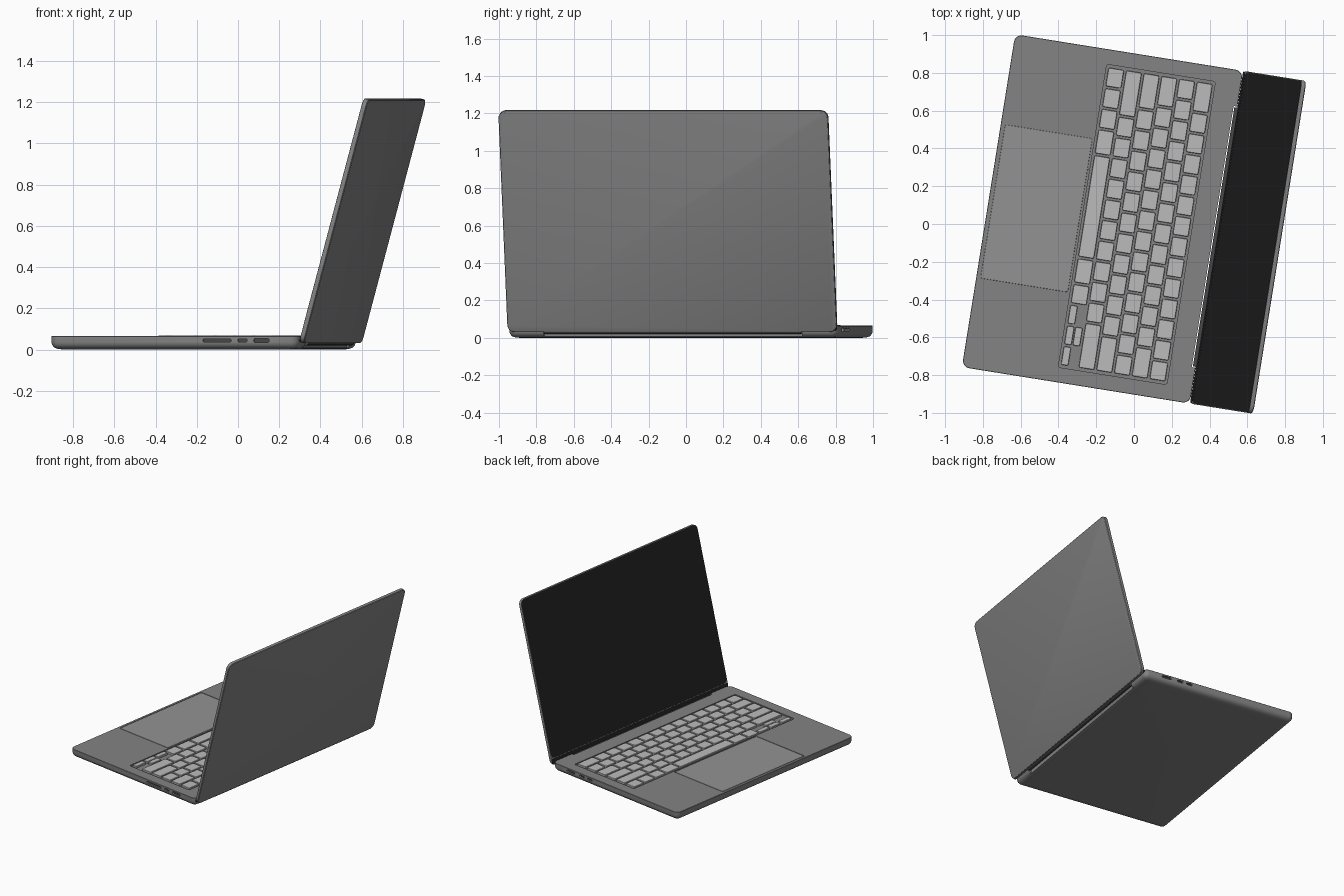
import bpy, bmesh, math
from mathutils import Matrix

if "Cube" in bpy.data.objects:
    bpy.data.objects.remove(bpy.data.objects["Cube"])

# Local frame: x = depth (user -> hinge), y = width, then turned on the ground
TURN = Matrix.Rotation(math.radians(-9.1), 4, 'Z')
LID = Matrix.Translation((0.443, 0, 0.036)) @ Matrix.Rotation(math.radians(-75), 4, 'Y')
SIDE = Matrix.Rotation(math.radians(90), 4, 'X')
HALF, DECK = 0.892, 0.065


def mat(name, v):
    m = bpy.data.materials.new(name)
    m.diffuse_color = (v, v, v, 1)
    m.use_nodes = True
    m.node_tree.nodes["Principled BSDF"].inputs["Base Color"].default_value = m.diffuse_color
    return m


BODY, PAD, KEY = mat("body_grey", 0.23), mat("pad_grey", 0.29), mat("key_grey", 0.5)
BLACK, DARK = mat("screen_black", 0.015), mat("dark_grey", 0.06)


def outline(x0, x1, y0, y1, r, n):
    pts = []
    for i, (cx, cy) in enumerate([(x1 - r, y1 - r), (x0 + r, y1 - r), (x0 + r, y0 + r), (x1 - r, y0 + r)]):
        for k in range(n + 1):
            a = math.pi / 2 * (i + k / n)
            pts.append((cx + r * math.cos(a), cy + r * math.sin(a)))
    return pts


def slab(bm, rect, r, rings, n=6, M=Matrix()):
    """Rounded rectangle lofted through (inset, height) rings."""
    x0, x1, y0, y1 = rect
    loops = []
    for d, z in rings:
        pts = outline(x0 + d, x1 - d, y0 + d, y1 - d, max(r - d, r * 0.25), n)
        loops.append([bm.verts.new(M @ Matrix.Translation((x, y, z)).translation) for x, y in pts])
    for a, b in zip(loops, loops[1:]):
        for i in range(len(a)):
            j = (i + 1) % len(a)
            bm.faces.new((a[i], a[j], b[j], b[i]))
    bm.faces.new(loops[0][::-1])
    bm.faces.new(loops[-1])


def finish(bm, name, material, M=Matrix()):
    bmesh.ops.recalc_face_normals(bm, faces=bm.faces)
    bm.transform(TURN @ M)
    me = bpy.data.meshes.new(name)
    bm.to_mesh(me)
    bm.free()
    ob = bpy.data.objects.new(name, me)
    bpy.context.collection.objects.link(ob)
    if material:
        me.materials.append(material)
    return ob


def part(name, material, rect, r, rings, M=Matrix(), n=6):
    bm = bmesh.new()
    slab(bm, rect, r, rings, n)
    return finish(bm, name, material, M)


def smooth(ob):
    bpy.ops.object.select_all(action='DESELECT')
    ob.select_set(True)
    bpy.context.view_layer.objects.active = ob
    bpy.ops.object.shade_smooth_by_angle(angle=math.radians(30))


# Base body with softened underside
base = part("base_body", BODY, (-0.78, 0.442, -HALF, HALF), 0.04,
            [(0.06, 0), (0.035, 0.002), (0.015, 0.009), (0.004, 0.021), (0, 0.034), (0, 0.063), (0.002, DECK)])

# Cutters: keyboard well, trackpad groove, hinge notch, ports
PAD_RECT = (-0.757, -0.289, -0.412, 0.412)
cut = bmesh.new()
slab(cut, (-0.276, 0.306, -0.812, 0.812), 0.012, [(0, 0.054), (0, 0.1)], 3)
slab(cut, tuple(v + s * 0.004 for v, s in zip(PAD_RECT, (-1, 1, -1, 1))), 0.012, [(0, 0.058), (0, 0.1)], 3)
slab(cut, (0.422, 0.5, -0.7, 0.7), 0.004, [(0, -0.05), (0, 0.1)], 3)
# (centre depth, length, height, side)
PORTS = [(0.04, 0.14, 0.014, -1), (0.165, 0.046, 0.016, -1), (0.258, 0.076, 0.02, -1),
         (0.265, 0.075, 0.018, 1), (0.155, 0.046, 0.016, 1), (0.08, 0.046, 0.016, 1)]
linings = bmesh.new()
for u, length, h, s in PORTS:
    rect = (u - length / 2, u + length / 2, 0.044 - h / 2, 0.044 + h / 2)
    slab(cut, rect, h * 0.45, [(0, -s * (HALF - 0.025)), (0, -s * (HALF + 0.05))], 4, SIDE)
    slab(linings, rect, h * 0.45, [(0, -s * (HALF - 0.03)), (0, -s * (HALF - 0.012))], 4, SIDE)
cutter = finish(cut, "cutter", None)
cutter.hide_render = True
mod = base.modifiers.new("cut", 'BOOLEAN')
mod.operation, mod.solver, mod.object = 'DIFFERENCE', 'EXACT', cutter
bpy.context.view_layer.objects.active = base
bpy.ops.object.modifier_apply(modifier=mod.name)
bpy.data.objects.remove(cutter)
smooth(base)
finish(linings, "port_linings", DARK)

# Trackpad
part("trackpad", PAD, PAD_RECT, 0.01, [(0, 0.057), (0, DECK - 0.001), (0.001, DECK)], n=3)

# Keyboard: rows from the user outward, widths in key units from the left
ROWS = [[1, 1, 1, 1.25, 5, 1.25, 1, 'half', 'split', 'half'],
        [2.25] + [1] * 10 + [2.25],
        [1.75] + [1] * 11 + [1.75],
        [1.5] + [1] * 13,
        [1] * 13 + [1.5],
        [1.5] + [1] * 13]
UNIT, PITCH, GAP = 1.604 / 14.5, 0.095, 0.006
keys = bmesh.new()


def key(x0, x1, y0, y1):
    slab(keys, (x0 + GAP, x1 - GAP, y0 + GAP, y1 - GAP), 0.008,
         [(0, 0.053), (0, 0.067), (0.002, 0.069)], 2)


for i, row in enumerate(ROWS):
    y, x = 0.802, -0.27 + i * PITCH
    for k in row:
        w = UNIT * (1 if isinstance(k, str) else k)
        mid = x + PITCH / 2
        if isinstance(k, str):
            key(x, mid + GAP / 2, y - w, y)
            if k == 'split':
                key(mid - GAP / 2, x + PITCH, y - w, y)
        else:
            key(x, x + PITCH, y - w, y)
        y -= w
finish(keys, "keys", KEY)

# Lid shell, display glass and lower bezel
H = 1.224
lid = part("lid_shell", BODY, (0, H, -HALF, HALF), 0.04,
           [(0.008, -0.025), (0.003, -0.0235), (0, -0.02), (0, -0.002), (0.001, 0)], LID)
smooth(lid)
part("display_glass", BLACK, (0.05, H - 0.004, -HALF + 0.004, HALF - 0.004), 0.034,
     [(0, -0.002), (0, 0.001), (0.001, 0.0015)], LID)
part("lower_bezel", BLACK, (0.004, 0.047, -HALF + 0.004, HALF - 0.004), 0.01,
     [(0, -0.002), (0, 0.001)], LID, 3)

# Hinge barrel
bm = bmesh.new()
bmesh.ops.create_cone(bm, cap_ends=True, segments=24, radius1=0.017, radius2=0.017, depth=1.39,
                      matrix=Matrix.Translation((0.444, 0, 0.037)) @ SIDE)
smooth(finish(bm, "hinge_barrel", DARK))
